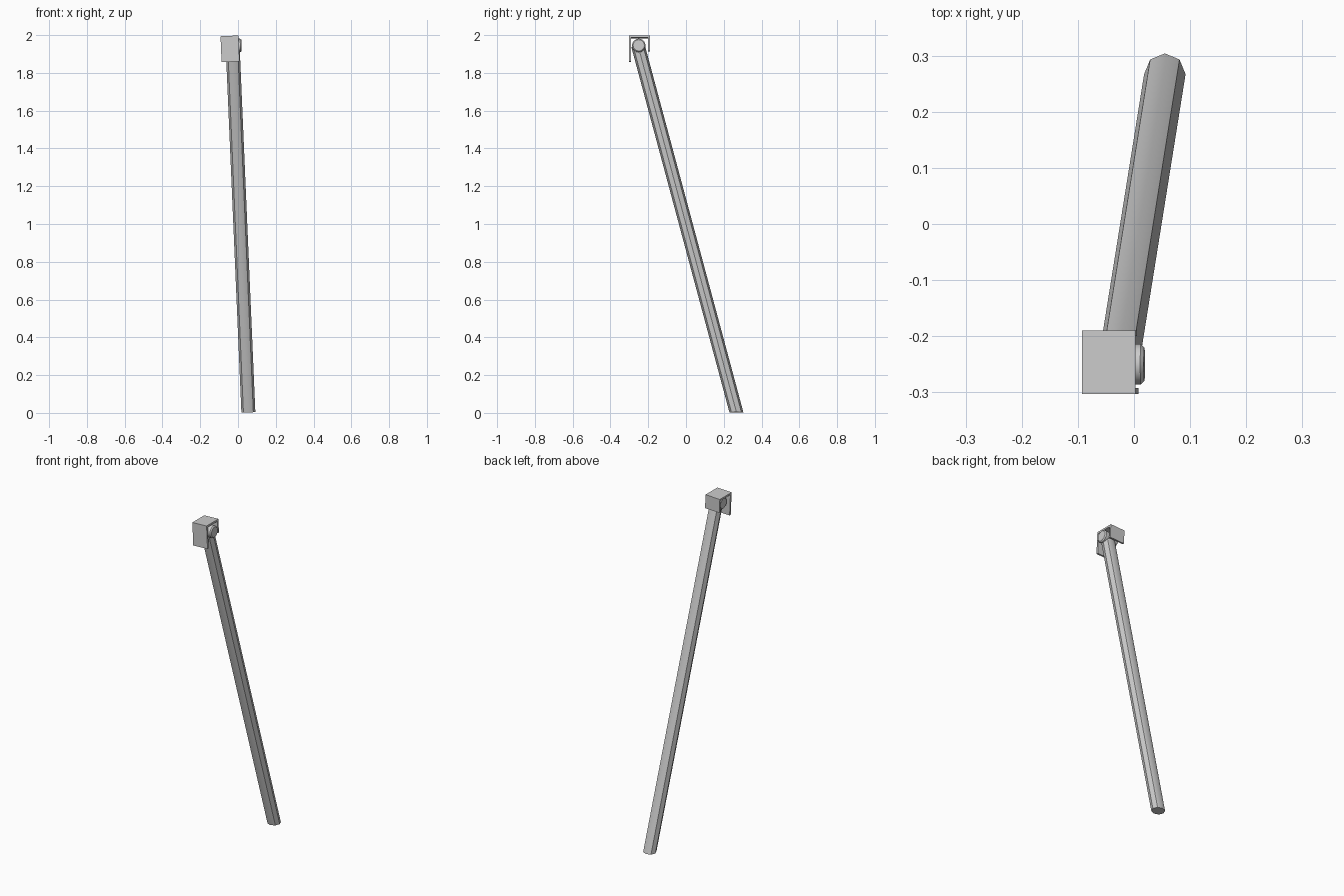
import bpy, bmesh, math
from mathutils import Matrix, Vector

if "Cube" in bpy.data.objects:
    bpy.data.objects.remove(bpy.data.objects["Cube"])

# whole model leans sideways by this angle
TILT = Matrix.Rotation(math.radians(-2.46), 4, 'Y')


def make(name, bm, angle):
    bmesh.ops.recalc_face_normals(bm, faces=bm.faces[:])
    bm.transform(TILT)
    me = bpy.data.meshes.new(name)
    bm.to_mesh(me)
    bm.free()
    ob = bpy.data.objects.new(name, me)
    bpy.context.collection.objects.link(ob)
    bpy.ops.object.select_all(action='DESELECT')
    ob.select_set(True)
    bpy.context.view_layer.objects.active = ob
    if angle:
        bpy.ops.object.shade_smooth_by_angle(angle=math.radians(angle))
    return ob


def loft(bm, rings):
    """Skin closed rings of points and cap both ends."""
    rows = [[bm.verts.new(p) for p in r] for r in rings]
    n = len(rows[0])
    for a, b in zip(rows, rows[1:]):
        for i in range(n):
            j = (i + 1) % n
            bm.faces.new((a[i], a[j], b[j], b[i]))
    bm.faces.new(rows[0])
    bm.faces.new(rows[-1])


def circle(r, n):
    return [(r * math.cos(2 * math.pi * i / n), r * math.sin(2 * math.pi * i / n)) for i in range(n)]


# leaning octagonal pole, level at both ends
CX = 0.055
bm = bmesh.new()
loft(bm, [[(CX + u, cy + v, z) for u, v in circle(0.037, 8)]
          for cy, z in ((0.267, 0.0), (-0.252, 1.935))])
make("pole", bm, 44.3)

# hinge pin across the top of the pole, with chamfered ends
bm = bmesh.new()
loft(bm, [[(CX + x, -0.25 + u, 1.943 + v) for u, v in circle(r, 16)]
          for x, r in ((-0.047, 0.030), (-0.041, 0.036), (0.041, 0.036), (0.047, 0.030))])
make("hinge_pin", bm, 30)

# folded bracket: long front flange, top plate, short back flange
profile = [(-0.303, 1.859), (-0.303, 1.996), (-0.190, 1.996), (-0.190, 1.914),
           (-0.200, 1.914), (-0.200, 1.985), (-0.292, 1.985), (-0.292, 1.859)]
bm = bmesh.new()
loft(bm, [[(x, y, z) for y, z in profile] for x in (-0.007, 0.088)])
make("bracket", bm, None)
